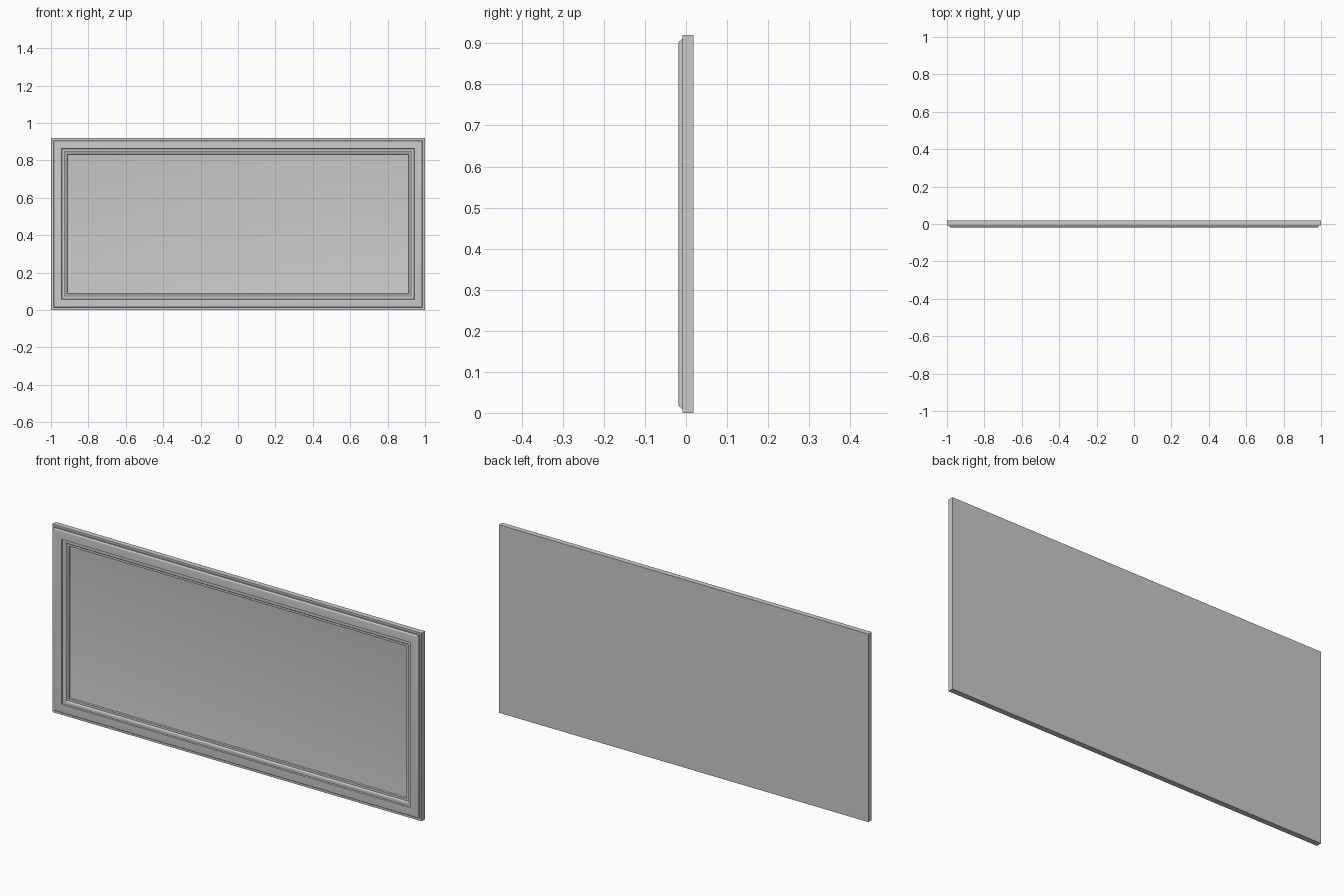
import bpy, bmesh
from math import sin, cos, pi

if "Cube" in bpy.data.objects:
    bpy.data.objects.remove(bpy.data.objects["Cube"])

W, H = 1.0, 0.92          # half width, height


def arc(cx, cy, r, a0, a1, n=5):
    """Points of a moulding curve as (inset, y)."""
    return [(cx + r * cos(a0 + (a1 - a0) * i / n), cy + r * sin(a0 + (a1 - a0) * i / n))
            for i in range(n + 1)]


def nested_rings(name, profile):
    """Sweep an (inset, y) profile round the rectangle with mitred corners, cap both ends."""
    bm = bmesh.new()
    rings = []
    for d, y in profile:
        rings.append([bm.verts.new(p) for p in (
            (-W + d, y, d), (W - d, y, d), (W - d, y, H - d), (-W + d, y, H - d))])
    for a, b in zip(rings, rings[1:]):
        for i in range(4):
            j = (i + 1) % 4
            bm.faces.new((a[i], a[j], b[j], b[i]))
    bm.faces.new(rings[0][::-1])
    bm.faces.new(rings[-1])
    bmesh.ops.recalc_face_normals(bm, faces=bm.faces)
    mesh = bpy.data.meshes.new(name)
    bm.to_mesh(mesh)
    bm.free()
    ob = bpy.data.objects.new(name, mesh)
    bpy.context.collection.objects.link(ob)
    bpy.context.view_layer.objects.active = ob
    ob.select_set(True)
    bpy.ops.object.shade_smooth_by_angle()
    ob.select_set(False)


# backing board with stepped, rounded frame and recessed centre field
profile = [(0, 0.018), (0, -0.008), (0.01, -0.008), (0.01, -0.011), (0.013, -0.011)]
profile += arc(0.020, -0.011, 0.007, pi, 1.5 * pi)       # rounded outer lip
profile += [(0.056, -0.018), (0.058, -0.012), (0.068, -0.012)]   # inner step
profile += arc(0.068, -0.004, 0.008, -pi / 2, 0)[1:]     # inner bead
profile += [(0.087, -0.004), (0.089, 0.003), (0.10, 0.005)]
nested_rings("moulded_panel", profile)
